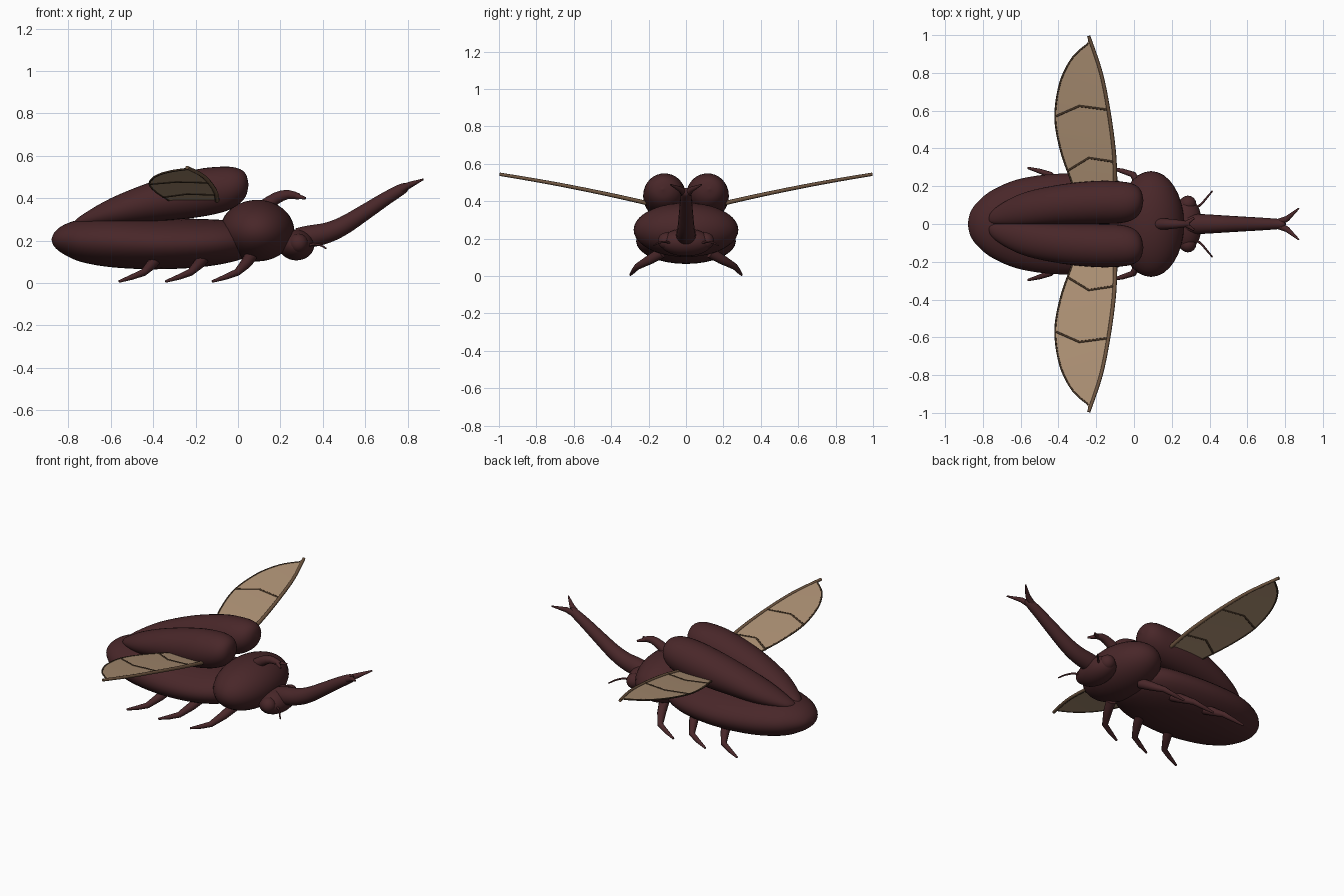
import bpy, bmesh, math
from mathutils import Vector

if "Cube" in bpy.data.objects:
    bpy.data.objects.remove(bpy.data.objects["Cube"])


def material(name, srgb):
    m = bpy.data.materials.new(name)
    m.diffuse_color = [(c / 255) ** 2.2 for c in srgb] + [1]
    m.use_nodes = True
    m.node_tree.nodes["Principled BSDF"].inputs["Base Color"].default_value = m.diffuse_color
    return m


SHELL = material("dark shell", (74, 43, 45))
MEMBRANE = material("wing membrane", (172, 144, 116))
SPAR = material("wing spar", (110, 86, 66))
VEIN = material("wing vein", (72, 56, 42))


def finish(bm, name, mat, angle=60):
    bmesh.ops.recalc_face_normals(bm, faces=bm.faces)
    me = bpy.data.meshes.new(name)
    bm.to_mesh(me)
    bm.free()
    ob = bpy.data.objects.new(name, me)
    bpy.context.collection.objects.link(ob)
    me.materials.append(mat)
    bpy.ops.object.select_all(action='DESELECT')
    ob.select_set(True)
    bpy.context.view_layer.objects.active = ob
    bpy.ops.object.shade_smooth_by_angle(angle=math.radians(angle))
    return ob


def smooth_keys(keys, n):
    """Catmull-Rom resampling of key tuples."""
    out = []
    for i in range(len(keys) - 1):
        a, b, c, d = (Vector(keys[min(max(i + k, 0), len(keys) - 1)]) for k in (-1, 0, 1, 2))
        for s in range(n):
            t = s / n
            out.append(0.5 * (2 * b + (c - a) * t + (2 * a - 5 * b + 4 * c - d) * t * t
                              + (3 * b - a - 3 * c + d) * t ** 3))
    return out + [Vector(keys[-1])]


def skin(rings, name, mat, angle=60):
    """Bridge rings of points and cap both ends."""
    bm = bmesh.new()
    loops = [[bm.verts.new(p) for p in r] for r in rings]
    n = len(loops[0])
    for a, b in zip(loops, loops[1:]):
        for i in range(n):
            j = (i + 1) % n
            bm.faces.new((a[i], a[j], b[j], b[i]))
    bm.faces.new(loops[0])
    bm.faces.new(loops[-1])
    return finish(bm, name, mat, angle)


def body_loft(keys, name, mat=SHELL, sides=32, n=5):
    """Keys are (x, y, z, half width, half height)."""
    rings = []
    for x, y, z, w, h in smooth_keys(keys, n):
        w, h = max(w, 0.002), max(h, 0.002)
        rings.append([(x, y + w * math.cos(2 * math.pi * i / sides),
                       z + h * math.sin(2 * math.pi * i / sides)) for i in range(sides)])
    return skin(rings, name, mat)


def tube(keys, name, mat=SHELL, sides=10, n=1, angle=50):
    """Tapered tube; keys are (x, y, z, radius)."""
    pts = smooth_keys(keys, n)
    rings = []
    for i, k in enumerate(pts):
        t = (pts[min(i + 1, len(pts) - 1)].xyz - pts[max(i - 1, 0)].xyz).normalized()
        u = t.cross(Vector((0, 0, 1))).normalized()
        v = u.cross(t)
        rings.append([k.xyz + k.w * (u * math.cos(2 * math.pi * j / sides)
                                     + v * math.sin(2 * math.pi * j / sides)) for j in range(sides)])
    return skin(rings, name, mat, angle)


def ellipsoid(name, centre, radii, mat=SHELL):
    bm = bmesh.new()
    bmesh.ops.create_uvsphere(bm, u_segments=32, v_segments=20, radius=1)
    for v in bm.verts:
        v.co = Vector(c + r * p for c, r, p in zip(centre, radii, v.co))
    return finish(bm, name, mat)


# Abdomen, thorax and head
body_loft([(-0.88, 0, 0.205, 0, 0), (-0.865, 0, 0.205, 0.065, 0.035), (-0.82, 0, 0.205, 0.125, 0.07),
           (-0.74, 0, 0.2, 0.185, 0.1), (-0.6, 0, 0.195, 0.24, 0.12), (-0.4, 0, 0.187, 0.266, 0.122),
           (-0.2, 0, 0.188, 0.256, 0.115), (-0.05, 0, 0.195, 0.215, 0.1), (0.05, 0, 0.2, 0.13, 0.07),
           (0.08, 0, 0.2, 0, 0)], "abdomen")
ellipsoid("thorax", (0.09, 0, 0.247), (0.175, 0.28, 0.145))
ellipsoid("head", (0.275, 0, 0.18), (0.085, 0.14, 0.073))

# Head horn with forked tip
tube([(0.28, 0, 0.21, 0.05), (0.34, 0, 0.22, 0.053), (0.42, 0, 0.237, 0.049), (0.5, 0, 0.272, 0.044),
      (0.6, 0, 0.335, 0.038), (0.7, 0, 0.4, 0.032), (0.78, 0, 0.447, 0.025), (0.8, 0, 0.456, 0.012)],
     "head_horn", sides=18, n=4)

# Raised horn on the thorax
tube([(0.13, 0, 0.365, 0.032), (0.18, 0, 0.4, 0.028), (0.235, 0, 0.418, 0.022),
      (0.29, 0, 0.407, 0.014)], "thorax_horn", sides=12, n=2)


def wing_z(y):
    t = (y - 0.22) / 0.78
    return 0.393 + 0.152 * t + 0.03 * t * (1 - t)


LEAD = [(-0.1, 0.12), (-0.1, 0.25), (-0.108, 0.4), (-0.135, 0.6), (-0.175, 0.8), (-0.24, 0.995)]
TRAIL = [(-0.29, 0.12), (-0.34, 0.25), (-0.39, 0.4), (-0.417, 0.57), (-0.39, 0.75),
         (-0.325, 0.88), (-0.24, 0.957)]
CROSS = [[(-0.355, 0.28), (-0.24, 0.35), (-0.108, 0.33)],
         [(-0.415, 0.57), (-0.29, 0.625), (-0.14, 0.605)]]


def wing(side, s):
    # Thin curved membrane between the leading and trailing edges
    lead = smooth_keys(LEAD, 8)
    trail = smooth_keys(TRAIL, 8)
    bm = bmesh.new()
    rows = []
    for i in range(41):
        f = i / 40
        a = lead[round(f * (len(lead) - 1))]
        b = trail[round(f * (len(trail) - 1))]
        rows.append([bm.verts.new((p.x, s * p.y, wing_z(p.y) + dz))
                     for dz in (0.002, -0.002) for p in (a, b)])
    for p, q in zip(rows, rows[1:]):
        for i, j in ((0, 1), (1, 3), (3, 2), (2, 0)):
            bm.faces.new((p[i], p[j], q[j], q[i]))
    for r in (rows[0], rows[-1]):
        bm.faces.new((r[0], r[1], r[3], r[2]))
    finish(bm, side + "_wing_membrane", MEMBRANE, 40)

    # Leading spar, trailing rim and cross veins
    def rod(path, r0, r1, name, mat, n):
        m = len(path) - 1
        tube([(x, s * y, wing_z(y), r0 + (r1 - r0) * i / m) for i, (x, y) in enumerate(path)],
             side + name, mat, 8, n)
    rod(LEAD, 0.012, 0.009, "_wing_spar", SPAR, 5)
    rod(TRAIL, 0.005, 0.005, "_wing_rim", VEIN, 5)
    for k, path in enumerate(CROSS):
        rod(path, 0.006, 0.006, "_wing_vein_%d" % (k + 1), VEIN, 1)


for side, s in (("left", 1), ("right", -1)):
    # Raised wing case
    body_loft([(-0.775, s * 0.02, 0.283, 0, 0), (-0.74, s * 0.04, 0.293, 0.04, 0.025),
               (-0.6, s * 0.075, 0.335, 0.085, 0.065), (-0.4, s * 0.102, 0.385, 0.105, 0.095),
               (-0.2, s * 0.114, 0.422, 0.114, 0.113), (-0.07, s * 0.115, 0.442, 0.11, 0.107),
               (0.0, s * 0.118, 0.455, 0.092, 0.086), (0.037, s * 0.122, 0.462, 0.055, 0.052),
               (0.05, s * 0.125, 0.464, 0, 0)], side + "_wing_case")
    wing(side, s)
    # Eye
    ellipsoid(side + "_eye", (0.285, s * 0.105, 0.188), (0.045, 0.045, 0.045))
    # Horn prongs
    tube([(0.76, s * 0.006, 0.437, 0.02), (0.81, s * 0.028, 0.463, 0.015),
          (0.873, s * 0.083, 0.489, 0.004)], side + "_horn_prong")
    tube([(0.275, s * 0.003, 0.41, 0.014), (0.318, s * 0.032, 0.4, 0.006)],
         side + "_thorax_horn_prong")
    # Antenna
    tube([(0.31, s * 0.07, 0.17, 0.007), (0.355, s * 0.105, 0.183, 0.006),
          (0.39, s * 0.145, 0.178, 0.005), (0.415, s * 0.175, 0.163, 0.004)],
         side + "_antenna", sides=8, n=3)
    # Three legs, each with a thigh and a shin
    for name, x in (("front", 0), ("middle", -0.22), ("rear", -0.44)):
        tube([(x + 0.06, s * 0.13, 0.125, 0.03), (x + 0.035, s * 0.19, 0.09, 0.026),
              (x - 0.005, s * 0.262, 0.05, 0.017), (x - 0.06, s * 0.28, 0.028, 0.013),
              (x - 0.122, s * 0.297, 0.007, 0.006)], side + "_" + name + "_leg")
